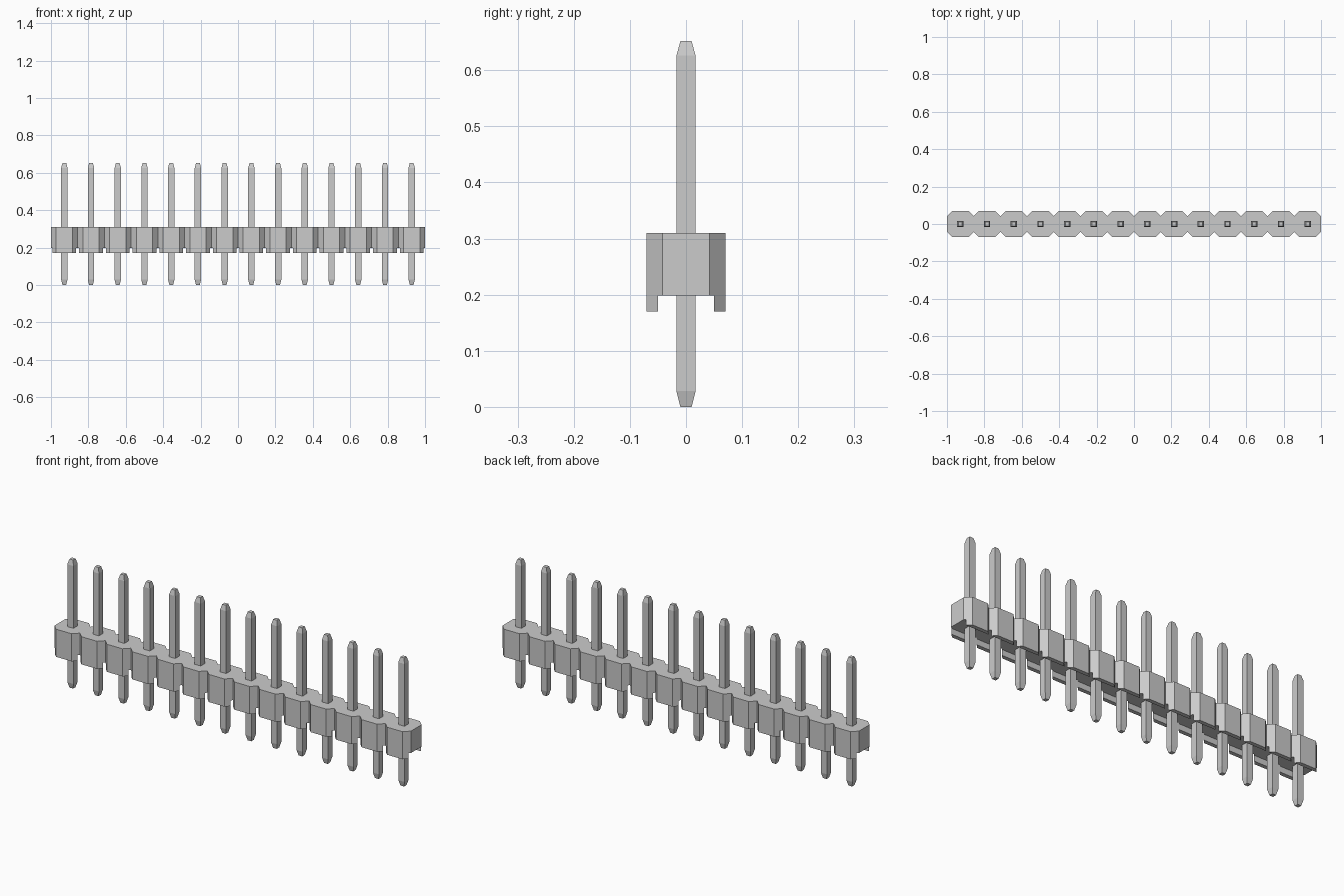
import bpy, bmesh

if "Cube" in bpy.data.objects:
    bpy.data.objects.remove(bpy.data.objects["Cube"])

COUNT = 14
PITCH = 2 / COUNT
HALF = PITCH / 2
DEPTH = 0.07       # half depth of the housing
CHAMFER = 0.028


def add_object(name, bm):
    bmesh.ops.recalc_face_normals(bm, faces=bm.faces)
    mesh = bpy.data.meshes.new(name)
    bm.to_mesh(mesh)
    bm.free()
    obj = bpy.data.objects.new(name, mesh)
    bpy.context.collection.objects.link(obj)
    return obj


def prism(name, outline, z0, z1):
    bm = bmesh.new()
    face = bm.faces.new([bm.verts.new((x, y, z0)) for x, y in outline])
    top = bmesh.ops.extrude_face_region(bm, geom=[face])["geom"]
    for v in top:
        if isinstance(v, bmesh.types.BMVert):
            v.co.z = z1
    return add_object(name, bm)


# Housing: a row of chamfered segments in one outline
front = []
for i in range(COUNT):
    x = -1 + i * PITCH
    front += [(x, CHAMFER - DEPTH), (x + CHAMFER, -DEPTH),
              (x + PITCH - CHAMFER, -DEPTH)]
front.append((1, CHAMFER - DEPTH))
back = [(-x, -y) for x, y in front]
housing = prism("housing", front + back, 0.17, 0.31)

# Channel along the underside, leaving a standoff rail on each side
channel = prism("channel_cutter",
                [(-1.1, -0.05), (1.1, -0.05), (1.1, 0.05), (-1.1, 0.05)],
                0.1, 0.199)
channel.hide_render = True
channel.hide_viewport = True
cut = housing.modifiers.new("channel", "BOOLEAN")
cut.operation = "DIFFERENCE"
cut.solver = "EXACT"
cut.object = channel

# Pin: square post tapered at both ends
bm = bmesh.new()
rings = []
for r, z in [(0.01, 0), (0.017, 0.028), (0.017, 0.626), (0.01, 0.652)]:
    rings.append([bm.verts.new((sx * r, sy * r, z))
                  for sx, sy in [(-1, -1), (1, -1), (1, 1), (-1, 1)]])
for a, b in zip(rings, rings[1:]):
    for k in range(4):
        n = (k + 1) % 4
        bm.faces.new((a[k], a[n], b[n], b[k]))
bm.faces.new(rings[0])
bm.faces.new(rings[-1])
pin = add_object("pin_1", bm)
pin.location.x = -1 + HALF

# Repeat the pin along the row
for i in range(1, COUNT):
    copy = bpy.data.objects.new(f"pin_{i + 1}", pin.data)
    copy.location.x = -1 + HALF + i * PITCH
    bpy.context.collection.objects.link(copy)
